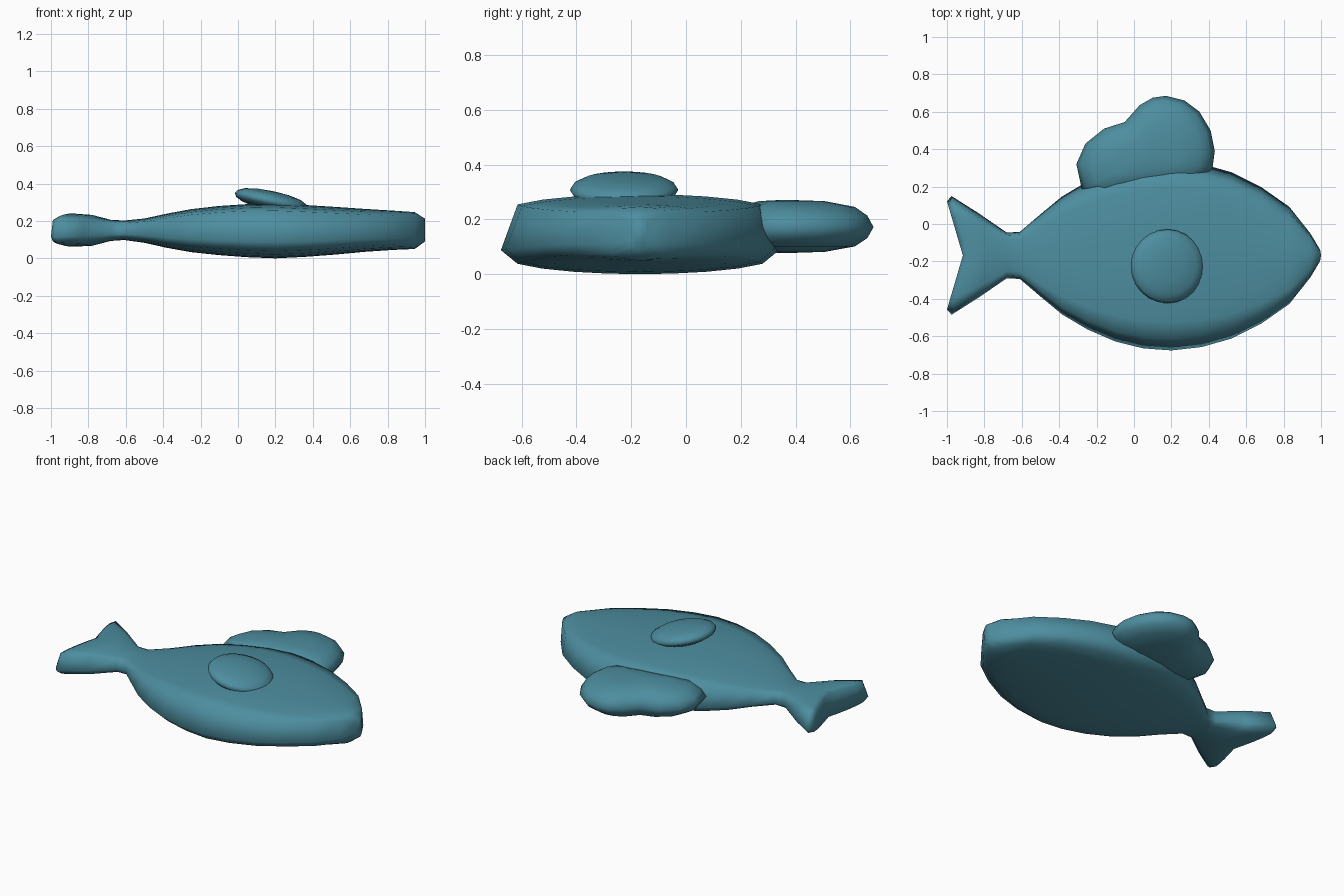
import bpy, bmesh, math
from mathutils import Matrix, Vector

cube = bpy.data.objects.get("Cube")
if cube:
    bpy.data.objects.remove(cube, do_unlink=True)

teal = bpy.data.materials.new("teal")
teal.use_nodes = True
teal.diffuse_color = (0.075, 0.27, 0.35, 1)
teal.node_tree.nodes["Principled BSDF"].inputs["Base Color"].default_value = teal.diffuse_color


def finish(name, bm):
    """Turn a bmesh into a smooth teal object."""
    bmesh.ops.recalc_face_normals(bm, faces=bm.faces)
    mesh = bpy.data.meshes.new(name)
    bm.to_mesh(mesh)
    bm.free()
    mesh.materials.append(teal)
    obj = bpy.data.objects.new(name, mesh)
    bpy.context.collection.objects.link(obj)
    bpy.ops.object.select_all(action='DESELECT')
    obj.select_set(True)
    bpy.context.view_layer.objects.active = obj
    bpy.ops.object.shade_smooth_by_angle(angle=math.radians(85))
    return obj


def bridge(bm, a, b):
    n = len(a)
    for i in range(n):
        bm.faces.new((a[i], a[(i + 1) % n], b[(i + 1) % n], b[i]))


def pancake(name, outline, centre, top, bottom, steps):
    """Rounded flat blob: the outline shrinks towards its centre above and below."""
    bm = bmesh.new()
    c = Vector(centre)

    def ring(scale, rise):
        return [bm.verts.new((c.x + (x - c.x) * scale, c.y + (y - c.y) * scale, c.z + rise))
                for x, y in outline]

    rim = ring(1, 0)
    for height in (top, -bottom):
        last = rim
        for scale, lift in steps:
            new = ring(scale, height * lift)
            bridge(bm, last, new)
            last = new
        tip = bm.verts.new((c.x, c.y, c.z + height))
        for i in range(len(last)):
            bm.faces.new((last[i], last[(i + 1) % len(last)], tip))
    return finish(name, bm)


# Fish body and tail: one loft of x at middle, x at edge, half width, bottom, top
stations = [
    (-0.915, -1.0, 0.29, 0.07, 0.225),
    (-0.885, -0.975, 0.317, 0.062, 0.24),
    (-0.78, -0.83, 0.225, 0.067, 0.232),
    (-0.68, -0.68, 0.122, 0.093, 0.206),
    (-0.61, -0.61, 0.126, 0.098, 0.202),
    (-0.5, -0.5, 0.22, 0.083, 0.213),
    (-0.385, -0.385, 0.315, 0.057, 0.238),
    (-0.25, -0.25, 0.395, 0.033, 0.263),
    (-0.1, -0.1, 0.46, 0.017, 0.28),
    (0.05, 0.05, 0.497, 0.006, 0.29),
    (0.2, 0.2, 0.508, 0.0, 0.293),
    (0.36, 0.36, 0.49, 0.008, 0.285),
    (0.52, 0.52, 0.445, 0.02, 0.275),
    (0.68, 0.68, 0.365, 0.035, 0.264),
    (0.83, 0.83, 0.26, 0.045, 0.255),
    (0.945, 0.945, 0.115, 0.05, 0.247),
    (1.0, 0.995, 0.03, 0.09, 0.212),
]
half = [(0, 1), (0.25, 0.99), (0.47, 0.97), (0.7, 0.93), (0.88, 0.87), (1, 0.3),
        (0.88, 0.13), (0.7, 0.07), (0.47, 0.03), (0.25, 0.01), (0, 0)]
section = half + [(-t, h) for t, h in reversed(half[1:-1])]
bm = bmesh.new()
rings = []
for mid, edge, width, low, high in stations:
    rings.append([bm.verts.new((mid + (edge - mid) * abs(t), -0.168 + t * width,
                                low + (high - low) * h)) for t, h in section])
for a, b in zip(rings, rings[1:]):
    bridge(bm, a, b)
# End caps as strips between the upper and lower halves of the section
n = len(section)
for r in (rings[0], rings[-1]):
    for side in (1, -1):
        for i in range(len(half) // 2):
            j = len(half) - 1 - i
            quad = [r[(side * k) % n] for k in (i, i + 1, j - 1, j)]
            bm.faces.new(list(dict.fromkeys(quad)))
finish("fish_body", bm)

# Two-lobed back fin
fin_outline = [
    (-0.28, 0.19), (-0.308, 0.32), (-0.26, 0.43), (-0.16, 0.51), (-0.05, 0.545),
    (0.03, 0.635), (0.1, 0.675), (0.17, 0.685), (0.27, 0.66), (0.35, 0.6),
    (0.41, 0.5), (0.432, 0.39), (0.42, 0.3), (0.36, 0.235), (0.2, 0.2),
    (0.05, 0.18), (-0.12, 0.155), (-0.22, 0.15)]
pancake("back_fin", fin_outline, (0.08, 0.36, 0.172), 0.1, 0.095,
        [(0.93, 0.42), (0.79, 0.74), (0.45, 0.95)])

# Tilted lens-shaped eye
circle = [(0.2 * math.cos(a * math.tau / 24), 0.198 * math.sin(a * math.tau / 24))
          for a in range(24)]
eye = pancake("eye", circle, (0, 0, 0), 0.052, 0.052,
              [(0.94, 0.36), (0.76, 0.7), (0.42, 0.93)])
eye.data.transform(Matrix.Translation((0.178, -0.226, 0.308)) @ Matrix.Rotation(math.radians(12), 4, 'Y'))
